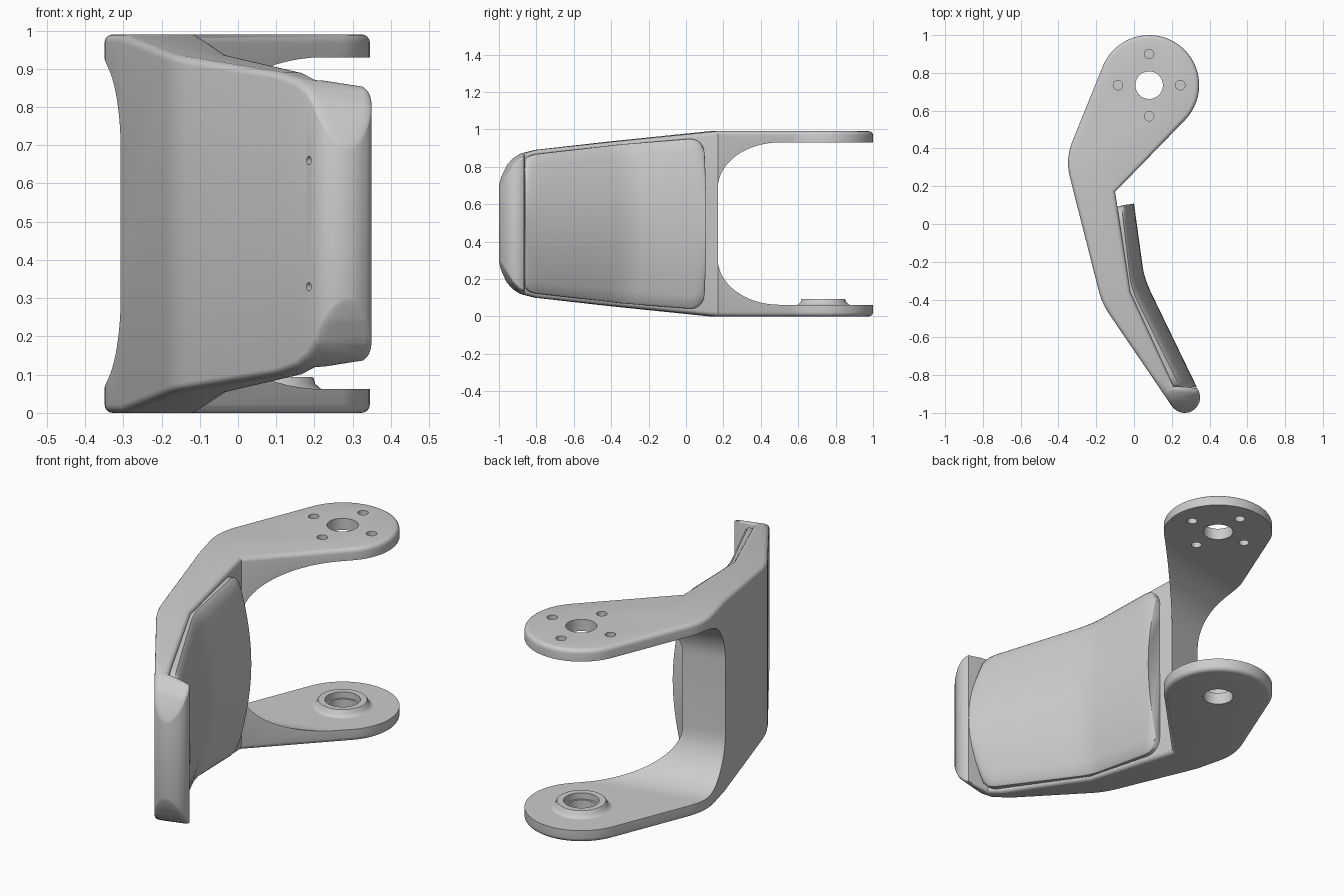
import bpy, bmesh
from math import cos, sin, radians, sqrt
from mathutils import Vector

if "Cube" in bpy.data.objects:
    bpy.data.objects.remove(bpy.data.objects["Cube"])

ZC = 0.495                                   # mid height
U = Vector((0.97, 0.24, 0)).normalized()     # across the body wall
V = Vector((-U.y, U.x, 0))                   # along the body wall


def arc(cx, cy, r, a0, a1, n):
    return [(cx + r * cos(radians(a0 + (a1 - a0) * i / n)),
             cy + r * sin(radians(a0 + (a1 - a0) * i / n))) for i in range(n + 1)]


def soft(p, c, q, d, n=8):
    """Rounded corner c between p and q, starting d away from the corner."""
    p, c, q = Vector(p), Vector(c), Vector(q)
    a, b = c + (p - c).normalized() * d, c + (q - c).normalized() * d
    return [tuple(a * (1 - t)**2 + c * 2 * t * (1 - t) + b * t * t)
            for t in (i / n for i in range(n + 1))]


def finish(name, bm):
    bmesh.ops.recalc_face_normals(bm, faces=bm.faces[:])
    me = bpy.data.meshes.new(name)
    bm.to_mesh(me)
    bm.free()
    ob = bpy.data.objects.new(name, me)
    bpy.context.collection.objects.link(ob)
    return ob


def prism_bm(pts, vec):
    bm = bmesh.new()
    f = bm.faces.new([bm.verts.new(p) for p in pts])
    g = bmesh.ops.extrude_face_region(bm, geom=[f])["geom"]
    bmesh.ops.translate(bm, vec=vec, verts=[e for e in g if isinstance(e, bmesh.types.BMVert)])
    return bm


def cut(ob, cutter):
    m = ob.modifiers.new("cut", "BOOLEAN")
    m.operation, m.solver, m.object = "DIFFERENCE", "EXACT", cutter
    bpy.context.view_layer.objects.active = ob
    bpy.ops.object.modifier_apply(modifier=m.name)
    bpy.data.objects.remove(cutter)


def drill(ob, x, y, r, z0, z1, n=32):
    pts = [(a, b, z0) for a, b in arc(x, y, r, 0, 360, n)[:-1]]
    cut(ob, finish("drill", prism_bm(pts, (0, 0, z1 - z0))))


def smooth(ob, angle=32):
    bpy.ops.object.select_all(action="DESELECT")
    ob.select_set(True)
    bpy.context.view_layer.objects.active = ob
    bpy.ops.object.shade_smooth_by_angle(angle=radians(angle))


# Bracket: plan outline extruded, edges rounded, then tapered toward the tip
tip = arc(0.268, -0.918, 0.082, 214, 400, 16)
head = arc(0.08, 0.735, 0.265, -44, 158, 40)
back, bend = (-0.364, 0.344), (-0.17, -0.42)
outline = (tip + [(0.21, -0.86), (-0.02, -0.36), (-0.1, 0.17)] + head
           + soft(head[-1], back, bend, 0.1) + soft(back, bend, tip[0], 0.07))
bm = prism_bm([(x, y, 0) for x, y in outline], (0, 0, 2 * ZC))
rims = [e for e in bm.edges if abs(e.verts[0].co.z - e.verts[1].co.z) < 1e-5]
bmesh.ops.bevel(bm, geom=rims, offset=0.022, segments=4, profile=0.5,
                affect="EDGES", clamp_overlap=False)
taper = [(0.195, 0.495), (-0.84, 0.395), (-0.93, 0.375), (-0.975, 0.35),
         (-1.01, 0.315), (-1.045, 0.255), (-1.07, 0.2)]
K = U.y / U.x
for w, _ in taper[:-1]:
    bmesh.ops.bisect_plane(bm, geom=bm.verts[:] + bm.edges[:] + bm.faces[:],
                           plane_co=(0, w, 0), plane_no=(-K, 1, 0), dist=1e-5)


def half_height(w):
    if w >= taper[0][0]:
        return taper[0][1]
    for (w0, h0), (w1, h1) in zip(taper, taper[1:]):
        if w >= w1:
            return h0 + (h1 - h0) * (w - w0) / (w1 - w0)
    return taper[-1][1]


for v in bm.verts:
    v.co.z = ZC + (v.co.z - ZC) * half_height(v.co.y - K * v.co.x) / ZC
bracket = finish("bracket", bm)

# Opening between the two arms, with large inner fillets
R, v0, lo, hi = 0.245, 0.189, 0.062, 0.93
win = ([(1.8, lo)] + arc(v0 + R, lo + R, R, 270, 180, 16)
       + arc(v0 + R, hi - R, R, 180, 90, 16) + [(1.8, hi)])
pts = [V * a - U * 1.5 + Vector((0, 0, z)) for a, z in win]
cut(bracket, finish("opening", prism_bm(pts, U * 3)))

# Pivot holes, bolt holes in the top arm, pin holes in the front face
drill(bracket, 0.08, 0.735, 0.073, -0.1, 1.1, 40)
for dx, dy in ((0.165, 0), (-0.165, 0), (0, 0.165), (0, -0.165)):
    drill(bracket, 0.08 + dx, 0.735 + dy, 0.025, 0.8, 1.1, 24)
N = Vector((0.83, 0.56, 0)).normalized()
S = Vector((-N.y, N.x, 0))
for z in (0.33, 0.66):
    c = Vector((0.185, -0.942, z)) - N * 0.04
    pts = [c + S * a + Vector((0, 0, b)) for a, b in arc(0, 0, 0.011, 0, 360, 16)[:-1]]
    cut(bracket, finish("pin", prism_bm(pts, N * 0.07)))
smooth(bracket)

# Raised boss ring on the lower arm
prof = [(0.083, 0.05), (0.15, 0.058), (0.135, 0.064), (0.122, 0.076),
        (0.118, 0.09), (0.114, 0.094), (0.083, 0.094)]
bm = bmesh.new()
n = 48
rings = [[bm.verts.new((0.08 + r * cos(6.2831853 * i / n), 0.735 + r * sin(6.2831853 * i / n), z))
          for i in range(n)] for r, z in prof]
for a, b in zip(rings, rings[1:] + rings[:1]):
    for i in range(n):
        j = (i + 1) % n
        bm.faces.new((a[i], a[j], b[j], b[i]))
smooth(finish("pivot_boss", bm))

# Pad: crowned cushion following the bend of the wall
EDGE = ((-0.055, 0.1), (-0.003, -0.34), (0.255, -0.862))
CROWN = ((0.0, 0.108), (0.055, -0.29), (0.332, -0.862))


def along(p, s):
    p0, p1, p2 = (Vector((x, y, 0)) for x, y in p)
    d = 0.15
    if s < 1 - d:
        return p0.lerp(p1, s)
    if s > 1 + d:
        return p1.lerp(p2, s - 1)
    a, b, t = p0.lerp(p1, 1 - d), p1.lerp(p2, d), (s - 1 + d) / (2 * d)
    return a.lerp(p1, t).lerp(p1.lerp(b, t), t)


def corner(d, length, r):
    q = max(0, 1 - d / length)
    return r * (1 - sqrt(max(0, 1 - q * q)))


bm = bmesh.new()
cols = []
stops = [0, .005, .02, .045, .08, .12, .18, .4, .6] + [.85 + .05 * i for i in range(7)] \
    + [1.4, 1.65, 1.88, 1.93, 1.96, 1.985, 2]
for s in stops:
    hw = 0.46 - 0.035 * s if s < 1 else 0.425 - 0.06 * (s - 1)
    hw -= corner(s, 0.18, 0.08) + corner(2 - s, 0.12, 0.05)
    e, c = along(EDGE, s), along(CROWN, s)
    base = e + Vector((-0.075, -0.02, 0))
    rim = e.lerp(base, 0.15)
    col = [base + Vector((0, 0, ZC - hw)), rim + Vector((0, 0, ZC - hw))]
    for i in range(17):
        t = -1 + i / 8
        col.append(e.lerp(c, 1 - t * t) + Vector((0, 0, ZC + t * (hw - 0.012))))
    col += [rim + Vector((0, 0, ZC + hw)), base + Vector((0, 0, ZC + hw))]
    cols.append([bm.verts.new(p) for p in col])
for a, b in zip(cols, cols[1:]):
    for i in range(len(a)):
        j = (i + 1) % len(a)
        bm.faces.new((a[i], a[j], b[j], b[i]))
bm.faces.new(cols[0])
bm.faces.new(cols[-1])
smooth(finish("pad", bm), 40)
